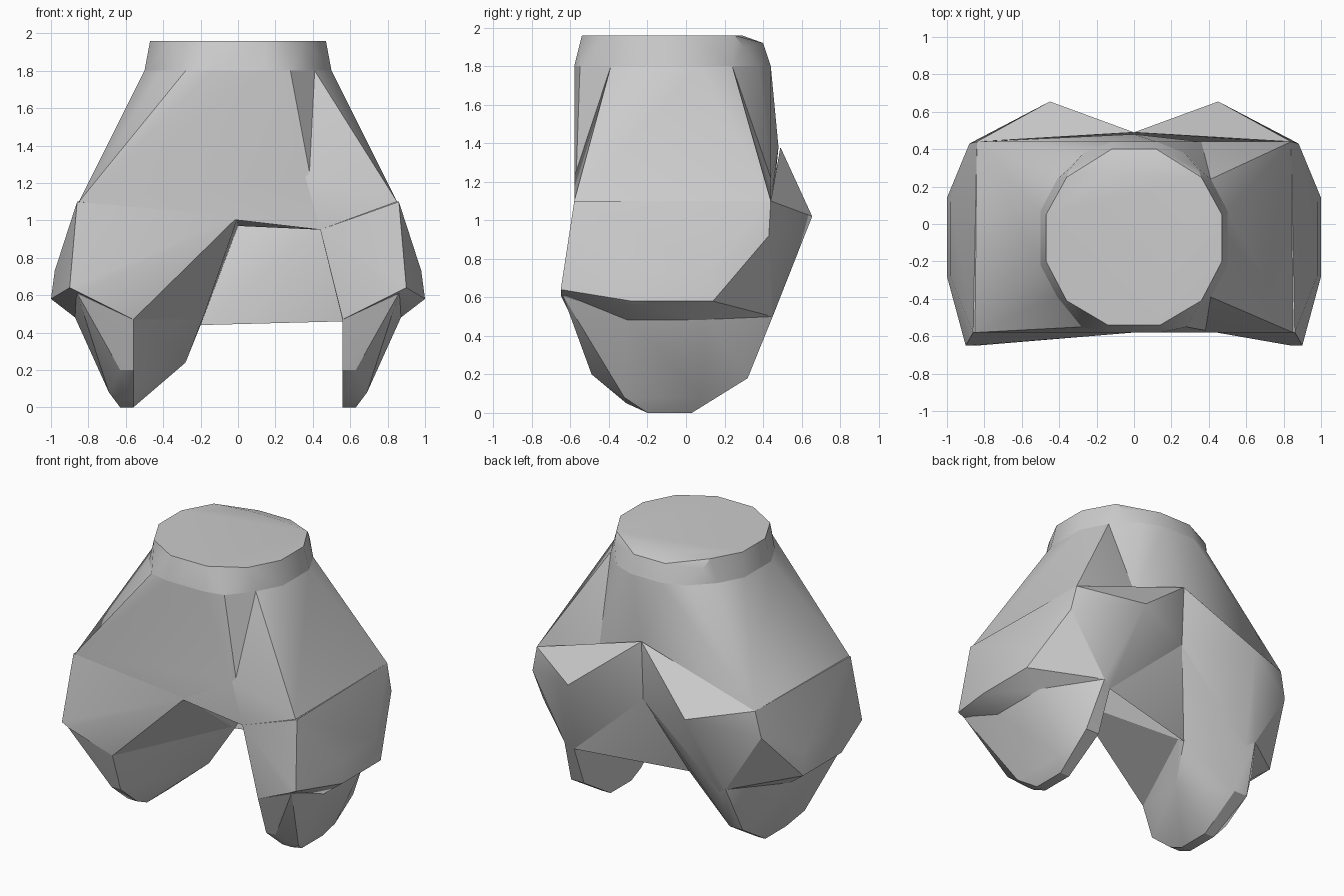
import bpy, bmesh, math

cube = bpy.data.objects.get("Cube")
if cube:
    bpy.data.objects.remove(cube, do_unlink=True)

grey = bpy.data.materials.new("plain_grey")
grey.use_nodes = True
grey.diffuse_color = (0.6, 0.6, 0.6, 1)
grey.node_tree.nodes["Principled BSDF"].inputs["Base Color"].default_value = (0.6, 0.6, 0.6, 1)


def hull(name, points, side=1):
    """Faceted solid wrapped around a few corner points."""
    bm = bmesh.new()
    for x, y, z in points:
        bm.verts.new((x * side, y, z))
    bmesh.ops.convex_hull(bm, input=bm.verts)
    loose = [v for v in bm.verts if not v.link_faces]
    bmesh.ops.delete(bm, geom=loose, context='VERTS')
    bmesh.ops.dissolve_limit(bm, angle_limit=0.02, verts=bm.verts, edges=bm.edges)
    bmesh.ops.recalc_face_normals(bm, faces=bm.faces)
    mesh = bpy.data.meshes.new(name)
    bm.to_mesh(mesh)
    bm.free()
    mesh.materials.append(grey)
    ob = bpy.data.objects.new(name, mesh)
    bpy.context.collection.objects.link(ob)
    bpy.ops.object.select_all(action='DESELECT')
    ob.select_set(True)
    bpy.context.view_layer.objects.active = ob
    bpy.ops.object.shade_smooth_by_angle(angle=math.radians(30))


def mirror(points):
    return [(-x, y, z) for x, y, z in points]


# Waist collar
ring_side = [(.5, .07, 1.8), (.5, -.22, 1.8), (.41, .24, 1.8), (.41, -.39, 1.8)]
ring_middle = [(.28, -.55, 1.8), (.14, -.58, 1.8), (.27, .38, 1.8), (.12, .44, 1.8)]
rim = [(.47, .05, 1.96), (.47, -.2, 1.96), (.36, -.41, 1.96), (.14, -.54, 1.96),
       (.36, .25, 1.96), (.12, .29, 1.96), (.12, .4, 1.92), (.34, .3, 1.9)]
collar = ring_side + ring_middle + rim
hull("waist", collar + mirror(collar))

# Torso flaring to the hips, with folds front and back on the left
hip_corners = [(.84, .44, 1.1), (.85, -.58, 1.1)]
crotch = [(0, -.58, 1.02), (.44, -.58, .95), (0, .44, .97), (.44, .42, .95)]
fold = [(.36, -.58, 1.23), (.36, .44, 1.22)]
hull("torso", ring_middle + ring_side[2:] + mirror(ring_side + ring_middle + hip_corners)
     + fold + crotch + [(0, .48, 1.38)])
hull("left_hip", ring_side + hip_corners + fold + crotch)

# Corners of each leg that match on both sides
thigh = [
    (.84, .44, 1.1), (.86, -.58, 1.1), (.87, -.58, .92), (.84, -.65, .61), (.9, -.65, .64),
    (1, .14, .58), (1, -.28, .58), (.98, .12, .73), (.98, -.28, .73),
    (.88, .43, .92), (.87, -.3, .48), (.87, .1, .48), (.62, .45, .5),
    (.56, -.58, .47), (.56, .43, .46),
]
lower_leg = [
    (.88, -.3, .5), (.88, .1, .5), (.62, .45, .5), (.86, -.64, .61), (.56, .43, .46),
    (.63, -.49, .2), (.63, -.31, .05), (.63, -.2, 0), (.63, .03, 0), (.56, -.2, 0), (.56, .03, 0),
    (.69, -.32, .08), (.69, .08, .08), (.66, .32, .18), (.56, .32, .18),
    (.56, -.49, .2), (.56, -.31, .05), (.56, -.58, .47),
]
inner_corner = [(.2, .25, .44), (.28, .08, .44)]
seat = (0, .47, .97)

# Straight inner side on the left, inner side slanting inward on the right
hull("left_thigh", thigh + [(.44, -.58, .95), (.44, .43, .95)])
hull("left_lower_leg", lower_leg)
hull("right_thigh", thigh + inner_corner + [(0, -.58, 1.02), seat], -1)
hull("right_lower_leg", lower_leg + inner_corner + [(.28, .08, .24), seat], -1)

# Buttocks meeting at a central cleft
buttock = [(0, .49, 1.38), (.45, .655, 1.02), (.84, .44, 1.1), (.88, .43, .92),
           seat, (.62, .45, .5), (.56, .43, .46)]
hull("left_buttock", buttock)
hull("right_buttock", buttock, -1)

# Slanted wall bridging the legs at the back
hull("seat_wall", [seat, (.44, .42, .95), (.56, .43, .46), (-.2, .25, .44)])
